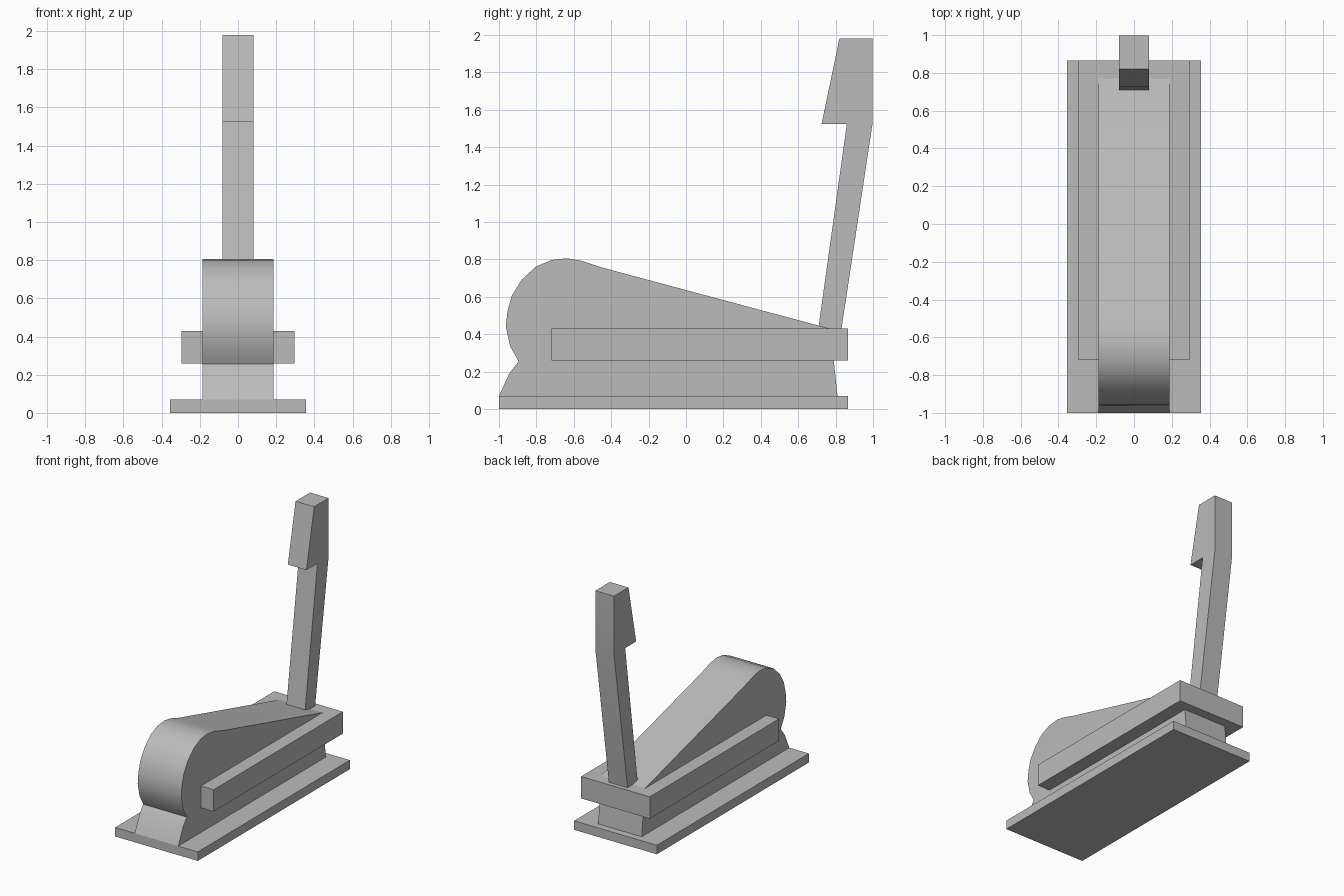
import bpy
import bmesh
from math import radians

cube = bpy.data.objects.get("Cube")
if cube:
    bpy.data.objects.remove(cube, do_unlink=True)

grey = bpy.data.materials.new("plain grey")
grey.use_nodes = True
colour = (0.5, 0.5, 0.5, 1)
grey.diffuse_color = colour
grey.node_tree.nodes["Principled BSDF"].inputs["Base Color"].default_value = colour


def extrude_profile(name, half_width, profile, smooth=False):
    """Extrude a (y, z) side profile across x, centred on x = 0."""
    bm = bmesh.new()
    face = bm.faces.new([bm.verts.new((-half_width, y, z)) for y, z in profile])
    out = bmesh.ops.extrude_face_region(bm, geom=[face])
    moved = [v for v in out["geom"] if isinstance(v, bmesh.types.BMVert)]
    bmesh.ops.translate(bm, verts=moved, vec=(2 * half_width, 0, 0))
    bmesh.ops.recalc_face_normals(bm, faces=bm.faces)
    mesh = bpy.data.meshes.new(name)
    bm.to_mesh(mesh)
    bm.free()
    mesh.materials.append(grey)
    obj = bpy.data.objects.new(name, mesh)
    bpy.context.collection.objects.link(obj)
    if smooth:
        bpy.ops.object.select_all(action="DESELECT")
        obj.select_set(True)
        bpy.context.view_layer.objects.active = obj
        bpy.ops.object.shade_smooth_by_angle(angle=radians(32))
    return obj


def slab(name, half_width, y0, y1, z0, z1):
    return extrude_profile(name, half_width, [(y0, z0), (y1, z0), (y1, z1), (y0, z1)])


# Floor plate and the wide block around the body
slab("base_plate", 0.355, -1, 0.865, 0, 0.07)
slab("side_rail_block", 0.295, -0.72, 0.865, 0.26, 0.43)

# Body: flared foot, rounded nose, sloping back
extrude_profile("body", 0.187, [
    (-1, 0.07), (-0.945, 0.19), (-0.895, 0.255),
    (-0.94, 0.335), (-0.963, 0.44), (-0.955, 0.52), (-0.932, 0.605),
    (-0.88, 0.69), (-0.805, 0.76), (-0.72, 0.797), (-0.635, 0.806),
    (-0.555, 0.792), (-0.45, 0.757),
    (0.77, 0.43), (0.79, 0.26), (0.81, 0.07)], smooth=True)

# Leaning lever with a hooked grip at the top
extrude_profile("lever", 0.08, [
    (0.706, 0.42), (0.83, 0.42), (0.997, 1.525), (0.997, 1.98),
    (0.82, 1.98), (0.725, 1.525), (0.86, 1.525)], smooth=True)
